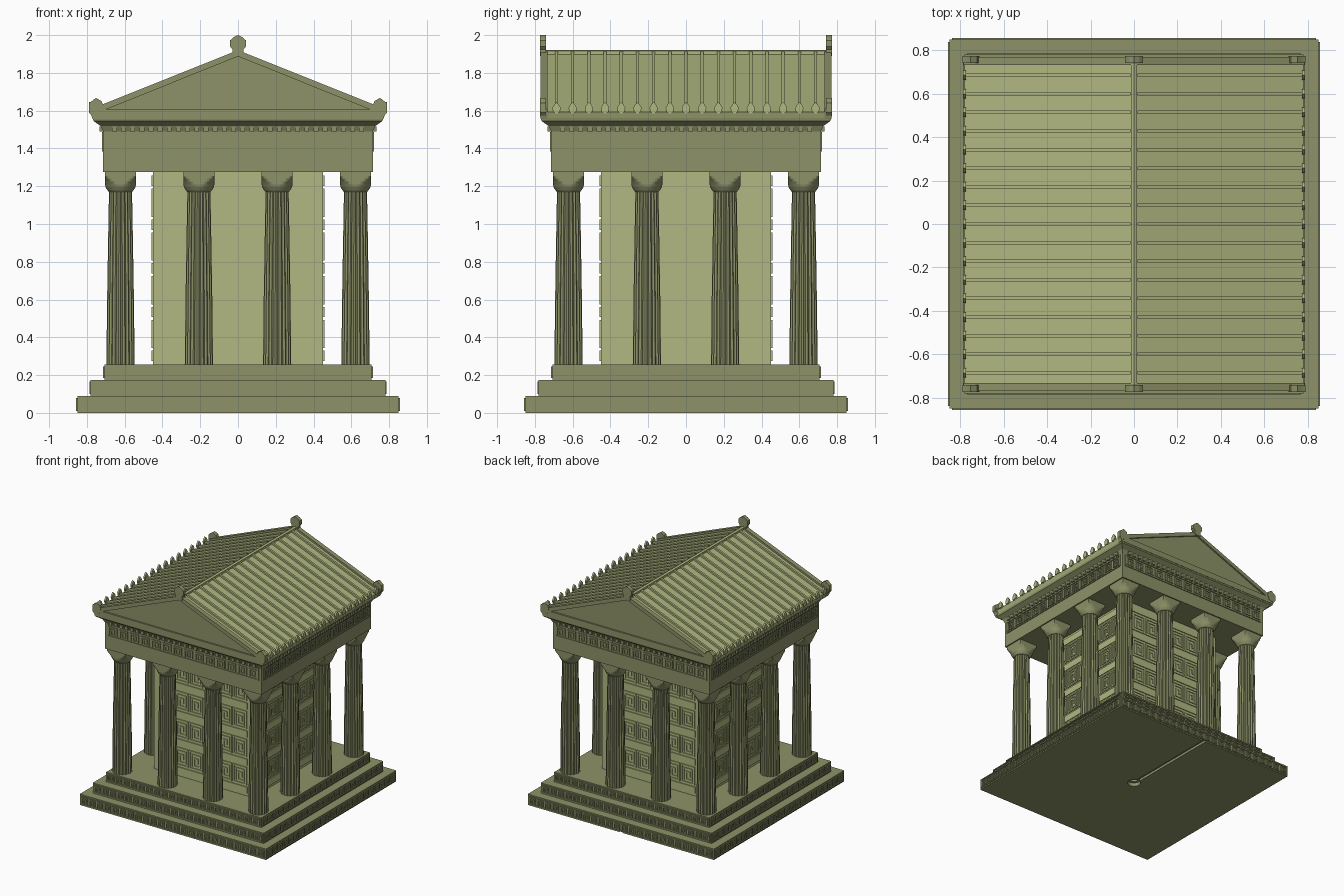
import bpy, bmesh, math
from mathutils import Matrix, Vector

if "Cube" in bpy.data.objects:
    bpy.data.objects.remove(bpy.data.objects["Cube"])


def material(name, rgb):
    m = bpy.data.materials.new(name)
    m.diffuse_color = (*rgb, 1)
    m.use_nodes = True
    m.node_tree.nodes["Principled BSDF"].inputs["Base Color"].default_value = m.diffuse_color
    return m


DARK = material("olive_stone", (0.27, 0.29, 0.14))
LIGHT = material("pale_olive_stone", (0.44, 0.48, 0.22))


def finish(bm, name, mat):
    bmesh.ops.recalc_face_normals(bm, faces=bm.faces)
    me = bpy.data.meshes.new(name)
    bm.to_mesh(me)
    bm.free()
    me.materials.append(mat)
    ob = bpy.data.objects.new(name, me)
    bpy.context.collection.objects.link(ob)
    return ob


def box(bm, x0, x1, y0, y1, z0, z1):
    m = Matrix.Translation(((x0 + x1) / 2, (y0 + y1) / 2, (z0 + z1) / 2))
    bmesh.ops.create_cube(bm, size=1, matrix=m @ Matrix.Diagonal((x1 - x0, y1 - y0, z1 - z0, 1)))


def prism(bm, pts, y0, y1, swap=False):
    """Extrude an (x, z) outline along y, or with swap a (y, z) outline along x."""
    put = (lambda a, d, z: (d, a, z)) if swap else (lambda a, d, z: (a, d, z))
    lo = [bm.verts.new(put(a, y0, z)) for a, z in pts]
    hi = [bm.verts.new(put(a, y1, z)) for a, z in pts]
    n = len(pts)
    bm.faces.new(lo)
    bm.faces.new(hi[::-1])
    for i in range(n):
        bm.faces.new((lo[i], lo[(i + 1) % n], hi[(i + 1) % n], hi[i]))


def four_sides(bm):
    """Repeat the front side on the other three sides."""
    src = bm.verts[:] + bm.edges[:] + bm.faces[:]
    for k in (1, 2, 3):
        d = bmesh.ops.duplicate(bm, geom=src)["geom"]
        vs = [g for g in d if isinstance(g, bmesh.types.BMVert)]
        bmesh.ops.rotate(bm, verts=vs, cent=(0, 0, 0), matrix=Matrix.Rotation(k * math.pi / 2, 3, 'Z'))


def loft(bm, rings):
    rows = [[bm.verts.new(p) for p in r] for r in rings]
    n = len(rows[0])
    for a, b in zip(rows, rows[1:]):
        for i in range(n):
            bm.faces.new((a[i], a[(i + 1) % n], b[(i + 1) % n], b[i]))
    bm.faces.new(rows[0][::-1])
    bm.faces.new(rows[-1])


def path_bars(bm, pts, t, y0, y1):
    for (ax, az), (bx, bz) in zip(pts, pts[1:]):
        box(bm, min(ax, bx) - t / 2, max(ax, bx) + t / 2, y0, y1, min(az, bz) - t / 2, max(az, bz) + t / 2)


SPIRAL = [(-.5, -.5), (-.5, .5), (.5, .5), (.5, -.5), (-.2, -.5), (-.2, .2), (.2, .2), (.2, -.17)]


def key(bm, cx, cz, w, h, t, y0, y1):
    path_bars(bm, [(cx + u * w, cz + v * h) for u, v in SPIRAL], t, y0, y1)


def key_band(name, half, length, z0, z1, count, depth=0.007):
    """Greek key relief band between two rails, on all four sides."""
    bm = bmesh.new()
    h, p, y0, y1 = z1 - z0, 2 * length / count, -half - depth, -half + 0.003
    t = h * 0.1
    for z in (z0, z1 - t):
        box(bm, -length, length, y0, y1, z, z + t)
    for x in (-length, length - t):
        box(bm, x, x + t, y0, y1, z0 + t, z1 - t)
    for i in range(count):
        key(bm, -length + p * (i + .5), (z0 + z1) / 2, p * .68, h * .55, t, y0, y1)
    four_sides(bm)
    return finish(bm, name, DARK)


# Three steps with key bands
for i, (half, z0, z1, n) in enumerate([(.85, 0, .09, 24), (.78, .09, .175, 22), (.708, .175, .255, 20)]):
    bm = bmesh.new()
    box(bm, -half, half, -half, half, z0, z1)
    ob = finish(bm, f"step_{i + 1}", DARK)
    key_band(f"step_{i + 1}_key_band", half, half - .012, z0 + .01, z1 - .01, n)
    if i == 0:
        base = ob

# Cable channel and recess under the base
cutters = []
for r, d in ((.05, .03), (.028, .07)):
    bpy.ops.mesh.primitive_cylinder_add(radius=r, depth=2 * d, vertices=32)
    cutters.append(bpy.context.object)
bpy.ops.mesh.primitive_cube_add(size=1, location=(0, .5, 0))
bpy.context.object.scale = (.03, 1, .04)
cutters.append(bpy.context.object)
for c in cutters:
    m = base.modifiers.new("cut", 'BOOLEAN')
    m.operation, m.object, m.solver = 'DIFFERENCE', c, 'EXACT'
bpy.context.view_layer.objects.active = base
for m in list(base.modifiers):
    bpy.ops.object.modifier_apply(modifier=m.name)
for c in cutters:
    bpy.data.objects.remove(c)

# Inner chamber
bm = bmesh.new()
box(bm, -.45, .45, -.45, .45, .25, 1.28)
finish(bm, "chamber", LIGHT)

# Chamber relief: plain bands and rows of framed keys
bm = bmesh.new()
for i in range(5):
    z = .275 + i * .2315
    box(bm, -.4, .4, -.457, -.445, z, z + .055)
    if i == 4:
        break
    cz = z + .143
    for j in range(6):
        cx = (j - 2.5) * .1335
        x, h = .057, .069
        path_bars(bm, [(cx - x, cz - h), (cx + x, cz - h), (cx + x, cz + h), (cx - x, cz + h), (cx - x, cz - h)],
                  .011, -.457, -.445)
        key(bm, cx, cz, .075, .09, .011, -.457, -.445)
four_sides(bm)
finish(bm, "chamber_key_panels", LIGHT)

# Fluted column with a square-trimmed flaring capital
bm = bmesh.new()
FLUTES, SUB = 20, 4


def shaft_ring(z, r, depth=.11):
    n = FLUTES * SUB
    out = []
    for i in range(n):
        a = 2 * math.pi * i / n
        q = r * (1 - depth * math.sin(math.pi * (i % SUB) / SUB))
        out.append((q * math.cos(a), q * math.sin(a), z))
    return out


loft(bm, [shaft_ring(.25, .075), shaft_ring(.6, .071), shaft_ring(.9, .066), shaft_ring(1.175, .061)])


def cap_ring(z, r, half=.082):
    out = []
    for i in range(64):
        a = 2 * math.pi * i / 64
        q = min(r, half / max(abs(math.cos(a)), abs(math.sin(a))))
        out.append((q * math.cos(a), q * math.sin(a), z))
    return out


loft(bm, [cap_ring(z, r) for z, r in [(1.17, .062), (1.18, .07), (1.195, .079), (1.21, .085),
                                      (1.225, .093), (1.24, .104), (1.255, .117), (1.28, .117)]])
column = finish(bm, "column", DARK)
spots = [-.622, -.207, .207, .622]
places = [(x, y) for x in spots for y in spots if max(abs(x), abs(y)) > .5]
for i, (x, y) in enumerate(places):
    ob = column if i == 0 else bpy.data.objects.new(f"column_{i + 1}", column.data)
    if i:
        bpy.context.collection.objects.link(ob)
    ob.location = (x, y, 0)

# Entablature block and flaring cornice
bm = bmesh.new()
rings = [(.714, 1.275), (.714, 1.49), (.728, 1.52), (.765, 1.545), (.768, 1.56)]
loft(bm, [[(-h, -h, z), (h, -h, z), (h, h, z), (-h, h, z)] for h, z in rings])
finish(bm, "entablature", DARK)
key_band("frieze_key_band", .714, .69, 1.385, 1.487, 14)

# Dentils under the cornice
bm = bmesh.new()
for i in range(28):
    x = (i - 13.5) * .0485
    box(bm, x - .013, x + .013, -.732, -.70, 1.49, 1.517)
four_sides(bm)
finish(bm, "dentils", DARK)

# Roof body
bm = bmesh.new()
prism(bm, [(-.765, 1.555), (.765, 1.555), (.78, 1.592), (0, 1.904), (-.78, 1.592)], -.738, .738)
finish(bm, "roof", LIGHT)

# Roof ribs, ridge and eave antefixes
bm = bmesh.new()
caps = bmesh.new()
for k in range(-8, 9):
    y = k * .0857
    for s in (-1, 1):
        prism(bm, [(s * .782, 1.585), (s * .782, 1.606), (s * .015, 1.913), (s * .015, 1.89)], y - .008, y + .008)
        prism(caps, [(y - .017, 1.59), (y + .017, 1.59), (y + .022, 1.615), (y + .012, 1.633), (y, 1.646),
                     (y - .012, 1.633), (y - .022, 1.615)], s * .774, s * .788, swap=True)
prism(bm, [(-.014, 1.89), (.014, 1.89), (.014, 1.915), (0, 1.922), (-.014, 1.915)], -.738, .738)
finish(bm, "roof_ribs", LIGHT)
finish(caps, "eave_antefixes", LIGHT)

# Pediments with recessed field, plus peak and corner ornaments
bm = bmesh.new()
orn = bmesh.new()
peak = [(.03, 1.89), (.03, 1.925), (.042, 1.94), (.042, 1.972), (.024, 1.988), (0, 2.0)]
peak += [(-x, z) for x, z in peak[-2::-1]]
corner = [(.772, 1.57), (.79, 1.59), (.79, 1.64), (.772, 1.652), (.752, 1.668), (.722, 1.65), (.712, 1.62), (.73, 1.58)]
for s in (-1, 1):
    prism(bm, [(-.765, 1.556), (.765, 1.556), (.78, 1.6), (0, 1.915), (-.78, 1.6)], s * .732, s * .757)
    prism(bm, [(-.77, 1.556), (.77, 1.556), (.785, 1.606), (.70, 1.606), (-.70, 1.606), (-.785, 1.606)], s * .732, s * .77)
    for m in (-1, 1):
        prism(bm, [(m * .70, 1.606), (m * .785, 1.606), (0, 1.92), (0, 1.887)], s * .732, s * .77)
        prism(orn, [(m * x, z) for x, z in corner], s * .742, s * .773)
    prism(orn, peak, s * .742, s * .773)
finish(bm, "pediments", DARK)
finish(orn, "roof_ornaments", DARK)
